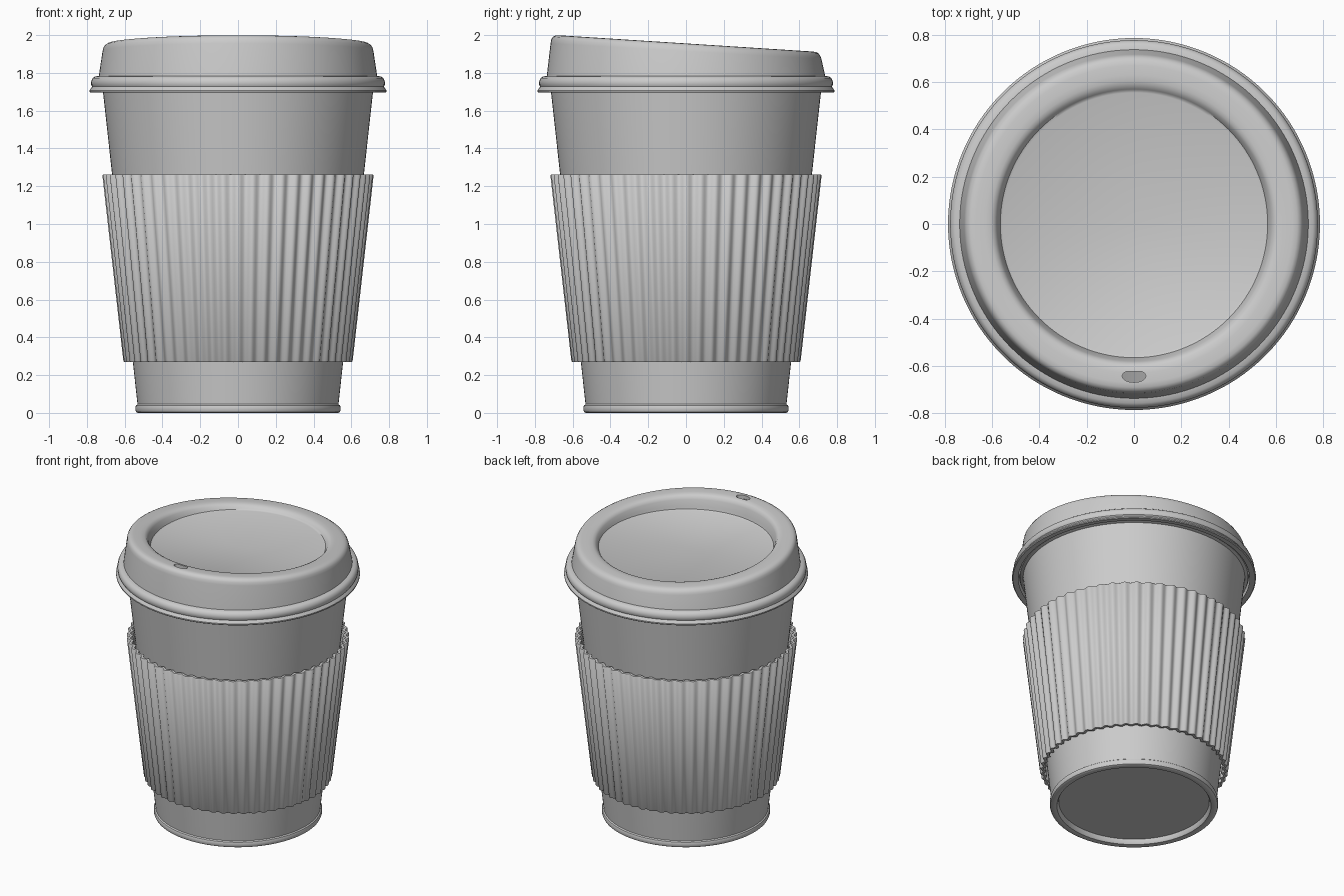
import bpy, bmesh
from math import sin, cos, pi

if "Cube" in bpy.data.objects:
    bpy.data.objects.remove(bpy.data.objects["Cube"])

TILT = 0.064      # slope of the lid top, high at the front
WAVES = 56        # ribs round the sleeve


def lathe(name, profile, segs, closed=False, wave=0.0):
    """Revolve (radius, z, tilt weight) points about z; wave adds ribs."""
    bm = bmesh.new()
    rings = []
    for i in range(segs):
        a = 2 * pi * i / segs
        rib = wave * cos(WAVES * a)
        ring = []
        for r, z, w in profile:
            x, y = (r + rib) * cos(a), (r + rib) * sin(a)
            ring.append(bm.verts.new((x, y, z - TILT * y * w)))
        rings.append(ring)
    n = len(profile)
    for i in range(segs):
        p, q = rings[i], rings[(i + 1) % segs]
        for j in range(n if closed else n - 1):
            k = (j + 1) % n
            bm.faces.new((p[j], q[j], q[k], p[k]))
    bmesh.ops.remove_doubles(bm, verts=bm.verts, dist=1e-5)
    bmesh.ops.recalc_face_normals(bm, faces=bm.faces)
    me = bpy.data.meshes.new(name)
    bm.to_mesh(me)
    bm.free()
    ob = bpy.data.objects.new(name, me)
    bpy.context.collection.objects.link(ob)
    return ob


def smooth(ob, deg=35):
    bpy.ops.object.select_all(action='DESELECT')
    ob.select_set(True)
    bpy.context.view_layer.objects.active = ob
    bpy.ops.object.shade_smooth_by_angle(angle=deg * pi / 180)


def flat(points):
    return [(r, z, 0) for r, z in points]


# Paper cup: recessed base, rolled foot, tapered wall, rolled rim, inside
cup = lathe("cup", flat([
    (0, 0.035), (0.485, 0.035), (0.49, 0.012), (0.497, 0.002), (0.51, 0),
    (0.53, 0), (0.539, 0.005), (0.543, 0.015), (0.543, 0.03), (0.54, 0.04),
    (0.532, 0.046), (0.715, 1.70), (0.735, 1.705), (0.742, 1.725),
    (0.735, 1.745), (0.715, 1.75), (0.70, 1.735), (0.515, 0.06), (0, 0.06)]), 128)
smooth(cup)

# Ribbed cardboard sleeve
sleeve = lathe("sleeve", flat([
    (0.575, 0.27), (0.594, 0.27), (0.598, 0.275),
    (0.709, 1.257), (0.705, 1.262), (0.686, 1.262)]), WAVES * 8, True, 0.009)
smooth(sleeve, 50)

# Lid: outer skin from flange to sunken centre, then back along the inside
lid = lathe("lid", [
    (0.745, 1.697, 0), (0.78, 1.695, 0), (0.786, 1.70, 0), (0.786, 1.708, 0),
    (0.776, 1.722, 0), (0.772, 1.727, 0), (0.777, 1.737, 0), (0.777, 1.755, 0),
    (0.770, 1.772, 0), (0.757, 1.781, 0), (0.737, 1.784, 0),
    (0.717, 1.915, 0.9), (0.713, 1.932, 1), (0.704, 1.946, 1),
    (0.690, 1.954, 1), (0.670, 1.956, 1), (0.630, 1.956, 1),
    (0.605, 1.954, 1), (0.590, 1.947, 0.95), (0.580, 1.934, 0.75),
    (0.570, 1.908, 0.25), (0.565, 1.895, 0.05), (0.555, 1.89, 0), (0, 1.89, 0),
    (0, 1.87, 0), (0.575, 1.87, 0), (0.60, 1.93, 0.9), (0.685, 1.93, 1),
    (0.697, 1.915, 0.9), (0.718, 1.77, 0), (0.75, 1.765, 0),
    (0.757, 1.75, 0), (0.757, 1.72, 0)], 128, True)

# Sip hole cut through the raised front of the lid
bpy.ops.mesh.primitive_cylinder_add(vertices=32, radius=1, depth=1,
                                    location=(0, -0.643, 1.98))
cutter = bpy.context.object
cutter.name = "sip_hole_cutter"
for v in cutter.data.vertices:
    y = min(v.co.y, 0.75)
    v.co = (v.co.x * 0.05, y * 0.026, v.co.z * 0.14)
mod = lid.modifiers.new("sip_hole", 'BOOLEAN')
mod.operation = 'DIFFERENCE'
mod.solver = 'EXACT'
mod.object = cutter
bpy.ops.object.select_all(action='DESELECT')
lid.select_set(True)
bpy.context.view_layer.objects.active = lid
bpy.ops.object.modifier_apply(modifier=mod.name)
bpy.data.objects.remove(cutter)
smooth(lid)
